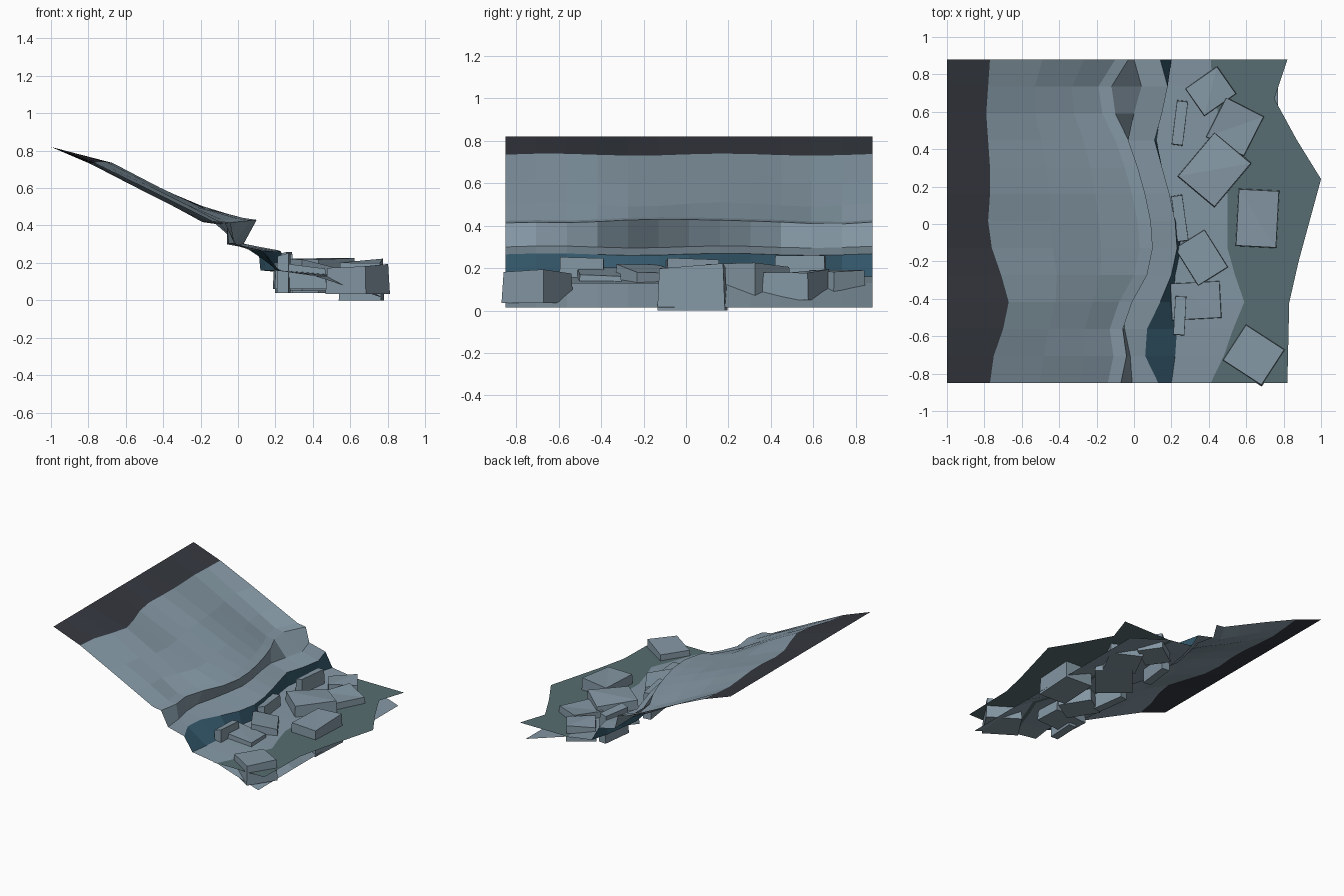
import bpy
import bmesh
import math
import random
from mathutils import Matrix, Vector

random.seed(4)
cube = bpy.data.objects.get("Cube")
if cube:
    bpy.data.objects.remove(cube, do_unlink=True)


def material(name, colour):
    mat = bpy.data.materials.new(name)
    mat.use_nodes = True
    rgba = (*colour, 1.0)
    mat.diffuse_color = rgba
    mat.node_tree.nodes["Principled BSDF"].inputs["Base Color"].default_value = rgba
    return mat


stone = material("blue grey stone", (0.23, 0.31, 0.37))
dark_rim = material("charcoal rim", (0.035, 0.039, 0.05))
deep_blue = material("deep blue bank", (0.035, 0.1, 0.15))
water_green = material("murky green water", (0.095, 0.155, 0.165))


def finish(name, bm, materials):
    mesh = bpy.data.meshes.new(name)
    bm.to_mesh(mesh)
    bm.free()
    for mat in materials:
        mesh.materials.append(mat)
    obj = bpy.data.objects.new(name, mesh)
    bpy.context.collection.objects.link(obj)
    return obj


# Wavy contour lines of the hillside, in hundredths, from front to back
COLUMNS = 13
rim = [-77, -75, -70, -67, -71, -76, -78, -77, -77, -78, -79, -78, -77]
cliff_top = [-7, -4, -6, -1, 7, 10, 9, 6, 2, -3, -10, -12, -3]
cliff_foot = [-1, -2, -5, -6, -3, 0, 3, 2, -1, -3, 0, 4, 0]
ledge = [13, 6, 7, 14, 20, 23, 22, 19, 15, 11, 15, 18, 14]
bank_foot = [20, 22, 23, 21, 22, 25, 23, 18, 14, 12, 14, 16, 20]
shore = [41, 48, 53, 59, 54, 50, 50, 50, 49, 47, 45, 42, 41]


def column_y(j):
    return -0.85 + 1.73 * j / (COLUMNS - 1)


def section(j):
    """Hillside profile (x, z) at one column."""
    r, t, f, e, b, s = (c[j] / 100 for c in
                        (rim, cliff_top, cliff_foot, ledge, bank_foot, shore))
    wave = 0.01 * math.sin(j * 1.1)
    top_z = 0.42 + 0.1 * t
    slope = t - r
    return [(-1, 0.82), (r, 0.735 + 0.5 * wave),
            (r + 0.38 * slope, 0.605 + wave), (r + 0.68 * slope, 0.5 + wave),
            (t - 0.07, top_z + 0.01), (t, top_z), (f, 0.3 + 0.5 * wave),
            (e, 0.265 + 0.5 * wave), (b, 0.16), (s, 0.13), (0.77, 0.015)]


# Hillside sheet with a dark rim and a blue bank under the ledge
bm = bmesh.new()
grid = [[bm.verts.new((x, column_y(j), z)) for x, z in section(j)]
        for j in range(COLUMNS)]
for a, b in zip(grid, grid[1:]):
    for i in range(len(a) - 1):
        face = bm.faces.new((a[i], a[i + 1], b[i + 1], b[i]))
        face.material_index = {0: 1, 7: 2}.get(i, 0)
finish("hillside", bm, [stone, dark_rim, deep_blue])

# Flat water along the shore with a jagged outer edge
bm = bmesh.new()
inner = [(s / 100 - 0.03, column_y(j)) for j, s in enumerate(shore)]
outer = [(0.82, 0.88), (0.75, 0.67), (0.87, 0.45), (1.0, 0.24),
         (0.88, -0.2), (0.83, -0.42), (0.82, -0.85)]
bm.faces.new([bm.verts.new((x, y, 0.13)) for x, y in reversed(inner + outer)])
bmesh.ops.triangulate(bm, faces=bm.faces[:])
finish("water", bm, [water_green])


def rock(name, centre, size, low, high, turn, tilt=0.0):
    """Angular boulder: a tapered, slightly uneven block."""
    bm = bmesh.new()
    bmesh.ops.create_cube(bm, size=1)
    spin = Matrix.Rotation(math.radians(turn), 3, 'Z')
    for v in bm.verts:
        top = v.co.z > 0
        taper = 0.97 if top else 1.03
        flat = Vector((v.co.x * size[0], v.co.y * size[1], 0)) * taper
        uneven = random.uniform(-0.015, 0.015)
        z = high + uneven + tilt * v.co.x if top else low
        v.co = spin @ flat + Vector((*centre, z))
    bmesh.ops.triangulate(bm, faces=[f for f in bm.faces if f.normal.z > 0.5])
    finish(name, bm, [stone])


# Boulders tumbled along the shore
rock("front_boulder", (0.64, -0.70), (0.25, 0.23), 0.035, 0.185, -33)
rock("middle_boulder", (0.66, 0.03), (0.22, 0.31), 0.0, 0.21, -3)
rock("large_boulder", (0.43, 0.29), (0.26, 0.31), 0.04, 0.215, -40)
rock("rear_boulder", (0.54, 0.52), (0.23, 0.24), 0.05, 0.19, -27)
rock("far_boulder", (0.41, 0.71), (0.21, 0.18), 0.07, 0.18, 35)
rock("low_boulder", (0.33, -0.41), (0.27, 0.20), 0.06, 0.19, 3, -0.03)
rock("wedge_boulder", (0.36, -0.18), (0.19, 0.24), 0.05, 0.2, 32, -0.03)

# Narrow upright slabs leaning against the bank
for name, y, length, turn in (("front_slab", -0.49, 0.21, -3),
                              ("middle_slab", 0.03, 0.25, 8),
                              ("rear_slab", 0.54, 0.24, -7)):
    rock(name, (0.245, y), (0.06, length), 0.04, 0.245, turn)
